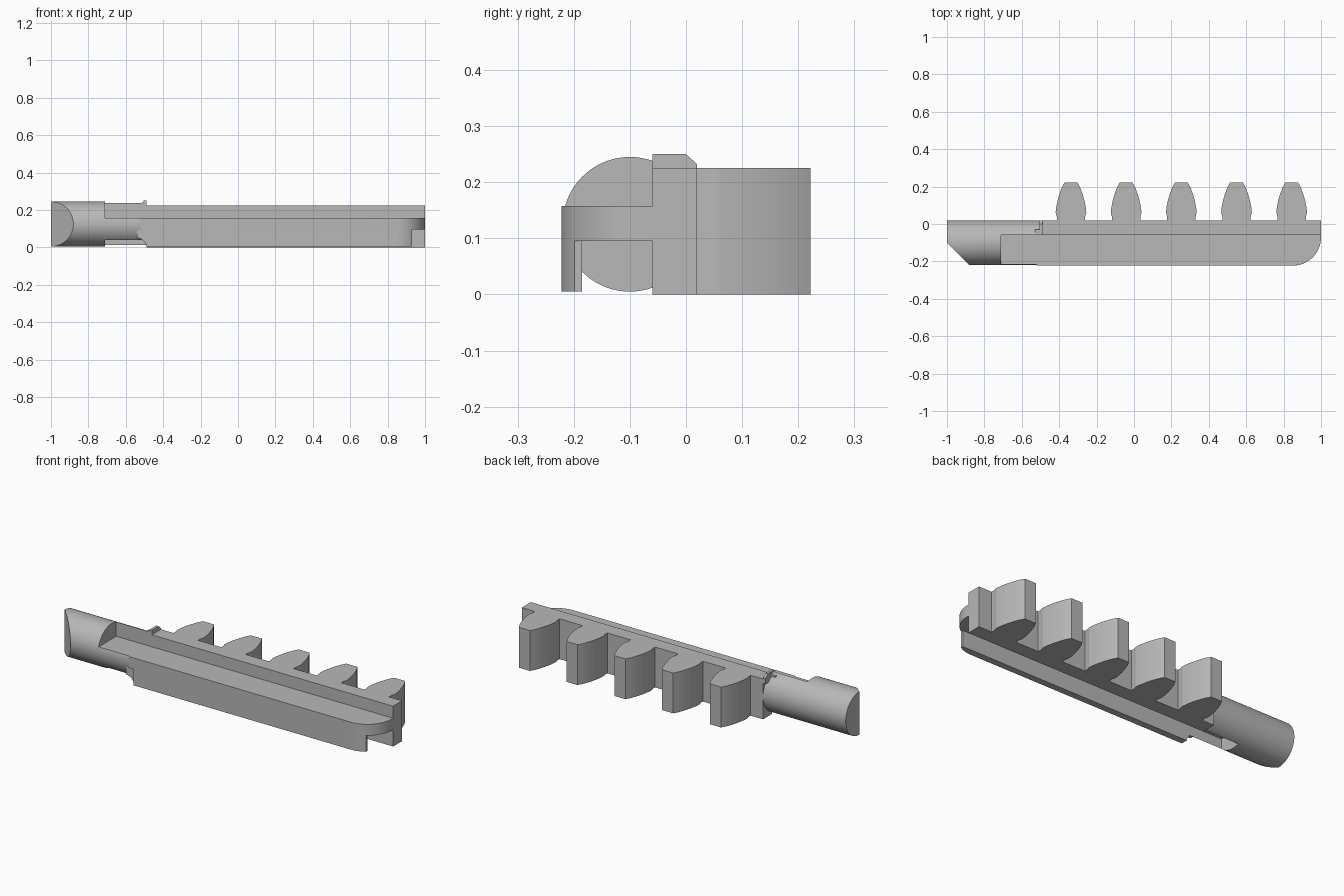
import bpy, bmesh
from math import sin, cos, pi, radians
from mathutils import Vector

if "Cube" in bpy.data.objects:
    bpy.data.objects.remove(bpy.data.objects["Cube"], do_unlink=True)

grey = bpy.data.materials.new("plain grey")
grey.use_nodes = True
grey.diffuse_color = (0.48, 0.48, 0.48, 1)
grey.node_tree.nodes["Principled BSDF"].inputs["Base Color"].default_value = grey.diffuse_color

RACK_END = -0.49
FRONT, WALL_IN, STEP, BACK = -0.222, -0.185, -0.06, 0.02
SLOT_TOP, LEDGE_TOP, RACK_TOP = 0.095, 0.158, 0.225


def prism(name, outline, lo, hi, axis="z"):
    """Extrude a 2D outline from lo to hi along an axis."""
    place = {"x": lambda a, b, c: (c, a, b),
             "y": lambda a, b, c: (a, c, b),
             "z": lambda a, b, c: (a, b, c)}[axis]
    bm = bmesh.new()
    ends = [[bm.verts.new(place(a, b, c)) for a, b in outline] for c in (lo, hi)]
    bm.faces.new(ends[0])
    bm.faces.new(ends[1])
    n = len(outline)
    for i in range(n):
        j = (i + 1) % n
        bm.faces.new((ends[0][i], ends[0][j], ends[1][j], ends[1][i]))
    bmesh.ops.recalc_face_normals(bm, faces=bm.faces)
    return finish(name, bm)


def finish(name, bm):
    mesh = bpy.data.meshes.new(name)
    bm.to_mesh(mesh)
    bm.free()
    mesh.materials.append(grey)
    obj = bpy.data.objects.new(name, mesh)
    bpy.context.collection.objects.link(obj)
    return obj


def smooth(obj, angle=25):
    bpy.ops.object.select_all(action="DESELECT")
    obj.select_set(True)
    bpy.context.view_layer.objects.active = obj
    bpy.ops.object.shade_smooth_by_angle(angle=radians(angle))


def box(name, x, y, z):
    return prism(name, [(x[0], y[0]), (x[1], y[0]), (x[1], y[1]), (x[0], y[1])], *z)


def cut(obj, cutter):
    mod = obj.modifiers.new("cut", "BOOLEAN")
    mod.operation, mod.solver, mod.object = "DIFFERENCE", "EXACT", cutter
    bpy.context.view_layer.objects.active = obj
    bpy.ops.object.modifier_apply(modifier=mod.name)
    bpy.data.objects.remove(cutter, do_unlink=True)


def arc(cx, cy, r, start, end, steps=16):
    return [(cx + r * cos(radians(start + (end - start) * i / steps)),
             cy + r * sin(radians(start + (end - start) * i / steps)))
            for i in range(steps + 1)]


# Long upright bar that carries the teeth
box("rack_bar", (RACK_END, 1), (STEP, BACK), (0, RACK_TOP))

# Front ledge with a rounded outer corner
ledge = prism("front_ledge", [(RACK_END - 0.03, STEP), (RACK_END - 0.03, FRONT)]
              + arc(0.85, -0.072, 0.15, -90, 0) + [(1, STEP)], SLOT_TOP, LEDGE_TOP)
smooth(ledge)

# Thin wall hanging below the ledge, open slot behind it
wall = prism("front_wall", [(RACK_END, WALL_IN), (RACK_END, FRONT)]
             + arc(0.85, -0.072, 0.15, -90, -57.8) + [(0.93, WALL_IN)], 0.005, SLOT_TOP)
smooth(wall)

# Curved transition at the start of the wall
fillet = prism("wall_fillet", arc(-0.54, 0.0, 0.05, 90, 6, 10)
               + [(RACK_END, 0.005), (RACK_END, SLOT_TOP), (-0.54, SLOT_TOP)],
               -0.216, WALL_IN, "y")
smooth(fillet)

# Round shaft with a slanted tip
bm = bmesh.new()
section = arc(-0.1, 0.125, 0.12, 0, 360, 72)[:-1]
shaft = prism("round_shaft", section, -1, RACK_END, "x")
bm.free()
bm = bmesh.new()
bm.from_mesh(shaft.data)
res = bmesh.ops.bisect_plane(bm, geom=bm.verts[:] + bm.edges[:] + bm.faces[:],
                             plane_co=Vector((-1, -0.1, 0)),
                             plane_no=Vector((-1, -1, 0)), clear_outer=True)
bmesh.ops.holes_fill(bm, edges=[e for e in bm.edges if e.is_boundary])
bmesh.ops.recalc_face_normals(bm, faces=bm.faces)
bm.to_mesh(shaft.data)
bm.free()
# Shaft is cut away above the ledge and along the slot
cut(shaft, box("upper_cutter", (-0.71, 0), (-0.4, STEP), (LEDGE_TOP, 0.4)))
cut(shaft, box("slot_cutter", (-0.71, 0), (WALL_IN, STEP), (-0.1, SLOT_TOP)))
cut(shaft, box("end_cutter", (-0.515, 0), (-0.4, WALL_IN), (-0.1, SLOT_TOP)))
smooth(shaft)

# Small raised lip where shaft and rack meet
lip = prism("shaft_lip", [(STEP, 0.2), (BACK, 0.2), (BACK, 0.232), (0, 0.25), (STEP, 0.25)],
            -0.505, RACK_END, "x")
prism("lip_slope", [(-0.53, 0.232), (-0.505, 0.243), (-0.505, 0.225), (-0.53, 0.225)],
      STEP, -0.03, "y")

# Five rack teeth with curved flanks
half = [(0.076, BACK - 0.01), (0.076, 0.04), (0.082, 0.06), (0.079, 0.09), (0.072, 0.125),
        (0.062, 0.16), (0.049, 0.195), (0.034, 0.222)]
for i in range(5):
    x = -0.337 + 0.295 * i
    outline = [(x + w, y) for w, y in half] + [(x - w, y) for w, y in reversed(half)]
    smooth(prism(f"tooth_{i + 1}", outline, 0, RACK_TOP), 22)
